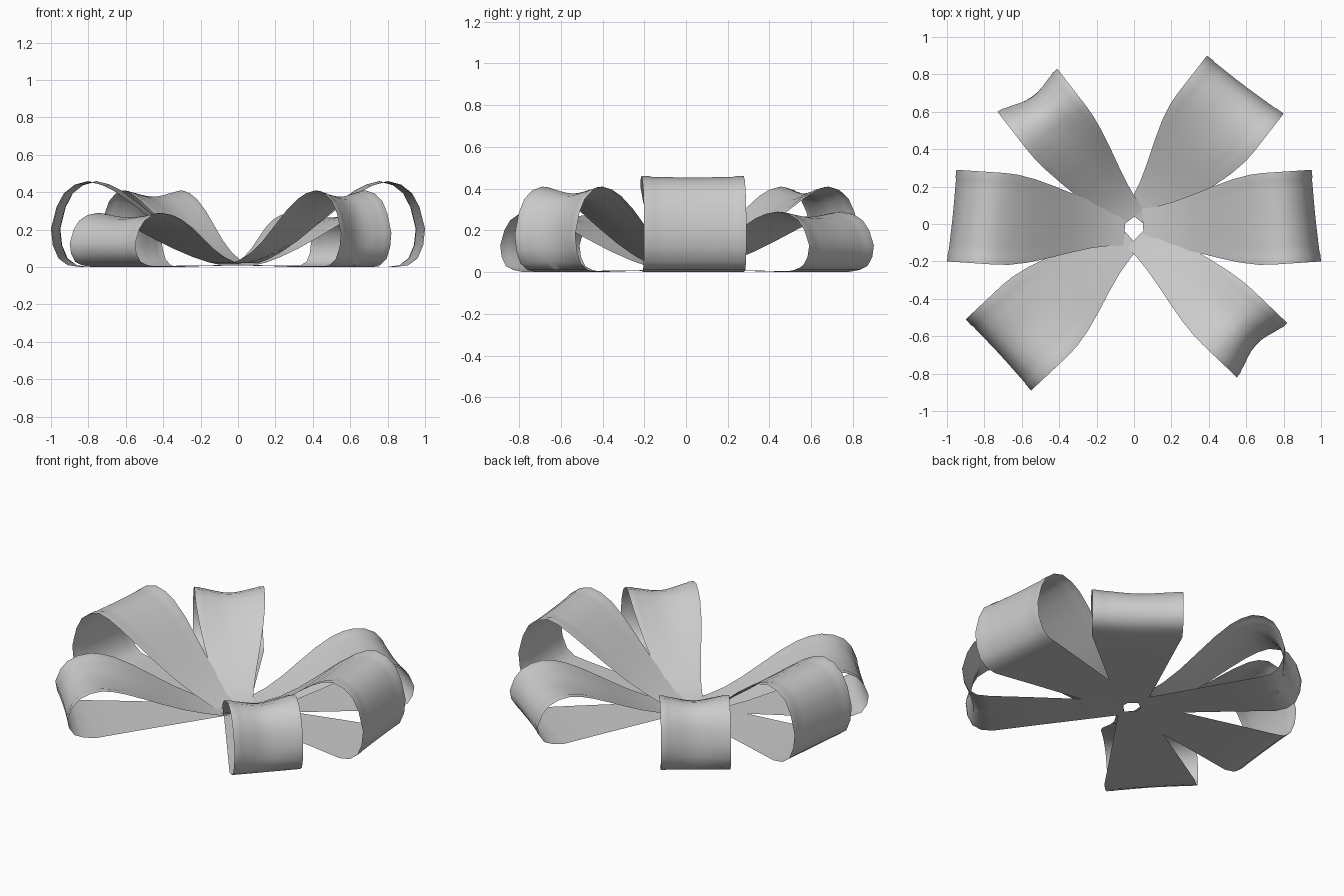
import bpy
import math
from mathutils import Vector

if "Cube" in bpy.data.objects:
    bpy.data.objects.remove(bpy.data.objects["Cube"])

HUB = Vector((0.0, -0.02))
# upper side profile of a loop: (reach fraction, height fraction, dent weight)
UPPER = [
    (0.05, 0.06, 0), (0.12, 0.10, 0), (0.22, 0.20, 0), (0.33, 0.35, 0.1),
    (0.45, 0.55, 0.25), (0.56, 0.74, 0.5), (0.66, 0.89, 0.8), (0.73, 0.965, 1),
    (0.80, 1.00, 1), (0.87, 0.96, 1), (0.93, 0.86, 1), (0.97, 0.70, 1),
    (1.00, 0.45, 1), (0.99, 0.26, 0.8), (0.96, 0.11, 0.4),
]
# ground strip: (reach fraction, absolute height)
GROUND = [(0.91, 0.014), (0.84, 0.004), (0.6, 0.008), (0.3, 0.011), (0.05, 0.014)]
TIP = 12
COLUMNS = [-1, -0.84, -0.79, -0.6, -0.4, -0.2, 0, 0.2, 0.4, 0.6, 0.79, 0.84, 1]


def ribbon_loop(name, corner_a, corner_b, height, dent_out, dent_down):
    a, b = Vector(corner_a) - HUB, Vector(corner_b) - HUB
    out = ((a + b) / 2).normalized()
    side = Vector((-out.y, out.x))
    reach = (a.dot(out), b.dot(out))
    width = (a.dot(side), b.dot(side))
    path = [(r, h * height, w) for r, h, w in UPPER] + [(r, z, 0) for r, z in GROUND]
    verts, faces = [], []
    n = len(COLUMNS)
    for i, (r, h, weight) in enumerate(path):
        # top strip flares in an S curve, ground strip tapers straight
        if i < TIP:
            root = 0.10
            t = min(1, max(0, (r - 0.05) / 0.68))
            t = t * t * (3 - 2 * t)
        else:
            root = 0.08
            t = min(1, (r - 0.05) / 0.8)
        wa = root + (width[0] - root) * t
        wb = -root + (width[1] + root) * t
        for s in COLUMNS:
            k = (1 + s) / 2
            length = reach[1] + (reach[0] - reach[1]) * k
            along, z = r * length, h
            # dent toward the loop's core, plus the stitched hem step
            to_core = Vector((0.78 * length - along, 0.45 * height - z))
            to_core.normalize()
            curve = 0.5 + 0.5 * math.cos(math.pi * s)
            hem = 0.003 if abs(s) < 0.82 else 0
            along += to_core.x * weight * (dent_out * curve + hem)
            z += to_core.y * weight * (dent_down * curve + hem)
            p = HUB + out * along + side * (wb + (wa - wb) * k)
            verts.append((p.x, p.y, z - 0.004))
    for i in range(len(path) - 1):
        for j in range(n - 1):
            q = i * n + j
            faces.append((q, q + n, q + n + 1, q + 1))
    mesh = bpy.data.meshes.new(name)
    mesh.from_pydata(verts, [], faces)
    obj = bpy.data.objects.new(name, mesh)
    bpy.context.collection.objects.link(obj)
    bpy.ops.object.select_all(action="DESELECT")
    obj.select_set(True)
    bpy.context.view_layer.objects.active = obj
    bpy.ops.object.shade_smooth_by_angle(angle=math.radians(40))
    return obj


# tall side loops
ribbon_loop("right_loop", (0.95, 0.29), (1.0, -0.20), 0.463, 0.003, 0.003)
ribbon_loop("left_loop", (-1.0, -0.20), (-0.95, 0.29), 0.463, 0.003, 0.003)
# low wide loops
ribbon_loop("back_right_loop", (0.39, 0.90), (0.80, 0.59), 0.293, 0.004, 0.022)
ribbon_loop("front_left_loop", (-0.55, -0.89), (-0.90, -0.51), 0.293, 0.004, 0.022)
# narrow dented loops
ribbon_loop("back_left_loop", (-0.73, 0.60), (-0.41, 0.83), 0.413, 0.042, 0.03)
ribbon_loop("front_right_loop", (0.82, -0.53), (0.55, -0.82), 0.413, 0.042, 0.03)
